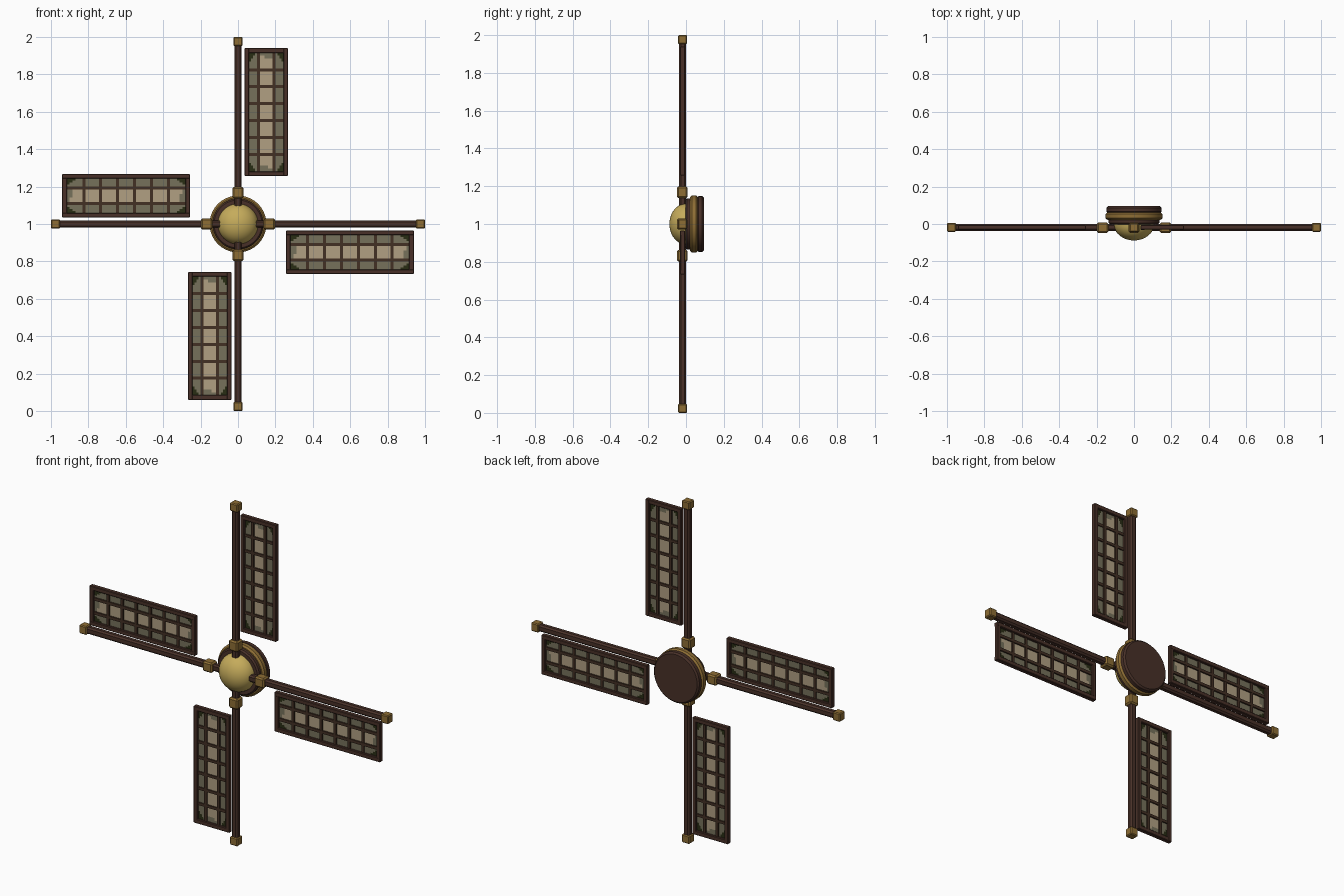
import bpy, bmesh, math
from mathutils import Matrix, Vector

if "Cube" in bpy.data.objects:
    bpy.data.objects.remove(bpy.data.objects["Cube"])


def mat(name, rgb):
    m = bpy.data.materials.new(name)
    m.diffuse_color = (*rgb, 1)
    m.use_nodes = True
    m.node_tree.nodes["Principled BSDF"].inputs["Base Color"].default_value = m.diffuse_color
    return m


WOOD = mat("dark wood", (0.065, 0.030, 0.021))
LATH = mat("lattice wood", (0.055, 0.029, 0.017))
BRASS = mat("aged brass", (0.27, 0.155, 0.035))
GOLD = mat("polished brass", (0.56, 0.41, 0.105))
CANVAS = mat("cream canvas", (0.44, 0.35, 0.225))
GREY = mat("weathered canvas", (0.18, 0.165, 0.105))
MOSS = mat("moss stain", (0.022, 0.026, 0.007))

CENTRE = Matrix.Translation((0, 0, 1))
PLANE_Y = -0.018  # plane of the sails and spars


def finish(name, bm, mats, xform, smooth=False):
    bmesh.ops.recalc_face_normals(bm, faces=bm.faces)
    if smooth:
        for f in bm.faces:
            f.smooth = True
        for e in bm.edges:
            if len(e.link_faces) == 2 and e.calc_face_angle() > 0.55:
                e.smooth = False
    me = bpy.data.meshes.new(name)
    bm.to_mesh(me)
    bm.free()
    for m in mats:
        me.materials.append(m)
    ob = bpy.data.objects.new(name, me)
    bpy.context.collection.objects.link(ob)
    ob.matrix_world = xform
    return ob


def box(bm, centre, size, bevel=0.0):
    geo = bmesh.ops.create_cube(bm, size=1)
    for v in geo["verts"]:
        v.co = Vector(centre) + Vector(v.co[i] * size[i] for i in range(3))
    if bevel:
        edges = list({e for v in geo["verts"] for e in v.link_edges})
        bmesh.ops.bevel(bm, geom=edges, offset=bevel, segments=1, affect='EDGES')


def lathe(name, profile, material, segs=40):
    """Spin (radius, y) points around the hub axis."""
    bm = bmesh.new()
    vs = [bm.verts.new((r, y, 0)) for r, y in profile]
    es = [bm.edges.new(p) for p in zip(vs, vs[1:])]
    bmesh.ops.spin(bm, geom=vs + es, cent=(0, 0, 0), axis=(0, 1, 0),
                   angle=2 * math.pi, steps=segs)
    bmesh.ops.remove_doubles(bm, verts=bm.verts, dist=1e-5)
    return finish(name, bm, [material], CENTRE, True)


# Hub: front wooden plate, brass band, back wooden drum, brass dome
lathe("hub_front_plate", [(0, -0.002), (0.128, -0.002), (0.136, 0.006),
                          (0.136, 0.03), (0, 0.03)], WOOD)
lathe("hub_brass_band", [(0, 0.022), (0.142, 0.022), (0.152, 0.031),
                         (0.152, 0.053), (0.143, 0.062), (0, 0.062)], BRASS)
lathe("hub_back_drum", [(0, 0.06), (0.14, 0.06), (0.147, 0.066),
                        (0.147, 0.086), (0.138, 0.095), (0, 0.095)], WOOD)
N = 10
dome = [(0.108 * math.sin(i / N * math.pi / 2), -0.088 * math.cos(i / N * math.pi / 2))
        for i in range(N + 1)]
lathe("hub_dome", dome + [(0, 0)], GOLD)

# Sail layout, upright arm, distances measured from the hub
SX, SZ, W, L = 0.151, 0.5985, 0.232, 0.683
BORDER = 0.025
IW, IL = W - 2 * BORDER, L - 2 * BORDER

for k in range(4):
    turn = CENTRE @ Matrix.Rotation(k * math.pi / 2, 4, 'Y')

    # Spar
    bm = bmesh.new()
    box(bm, (0, PLANE_Y, 0.51), (0.04, 0.037, 0.92), 0.009)
    finish(f"spar_{k + 1}", bm, [WOOD], turn)

    # Brass collar at the hub and cap at the tip
    bm = bmesh.new()
    box(bm, (0, -0.02, 0.168), (0.058, 0.056, 0.062), 0.008)
    finish(f"spar_collar_{k + 1}", bm, [BRASS], turn)
    bm = bmesh.new()
    box(bm, (0, PLANE_Y, 0.976), (0.05, 0.048, 0.048), 0.005)
    finish(f"spar_cap_{k + 1}", bm, [BRASS], turn)

    # Sail frame
    bm = bmesh.new()
    for s in (-1, 1):
        box(bm, (SX + s * (W - BORDER) / 2, PLANE_Y, SZ), (BORDER, 0.026, L), 0.003)
        box(bm, (SX, PLANE_Y, SZ + s * (L - BORDER) / 2), (W - 0.01, 0.025, BORDER), 0.003)
    finish(f"sail_frame_{k + 1}", bm, [WOOD], turn)

    # Sail lattice
    bm = bmesh.new()
    for x in (-0.041, 0.041):
        box(bm, (SX + x, PLANE_Y, SZ), (0.017, 0.016, IL + 0.01))
    for i in range(1, 7):
        box(bm, (SX, PLANE_Y, SZ - IL / 2 + i * IL / 7), (IW + 0.01, 0.014, 0.016))
    finish(f"sail_lattice_{k + 1}", bm, [LATH], turn)

    # Canvas: cream middle, weathered sides, moss-stained corners
    bm = bmesh.new()
    bmesh.ops.create_grid(bm, x_segments=18, y_segments=42, size=0.5)
    for v in bm.verts:
        v.co = (SX + v.co.x * IW, PLANE_Y, SZ + v.co.y * IL)
    for f in bm.faces:
        c = f.calc_center_median()
        u, v = abs(c.x - SX) / (IW / 2), abs(c.z - SZ) / (IL / 2)
        skew = 0.06 * (c.x - SX) / (IW / 2) * (1 if c.z > SZ else -1)
        if u + 3.2 * v > 3.75 and u > 0.5:
            f.material_index = 2
        elif u > 0.44 or v + skew > 0.92:
            f.material_index = 1
    finish(f"sail_canvas_{k + 1}", bm, [CANVAS, GREY, MOSS], turn)
